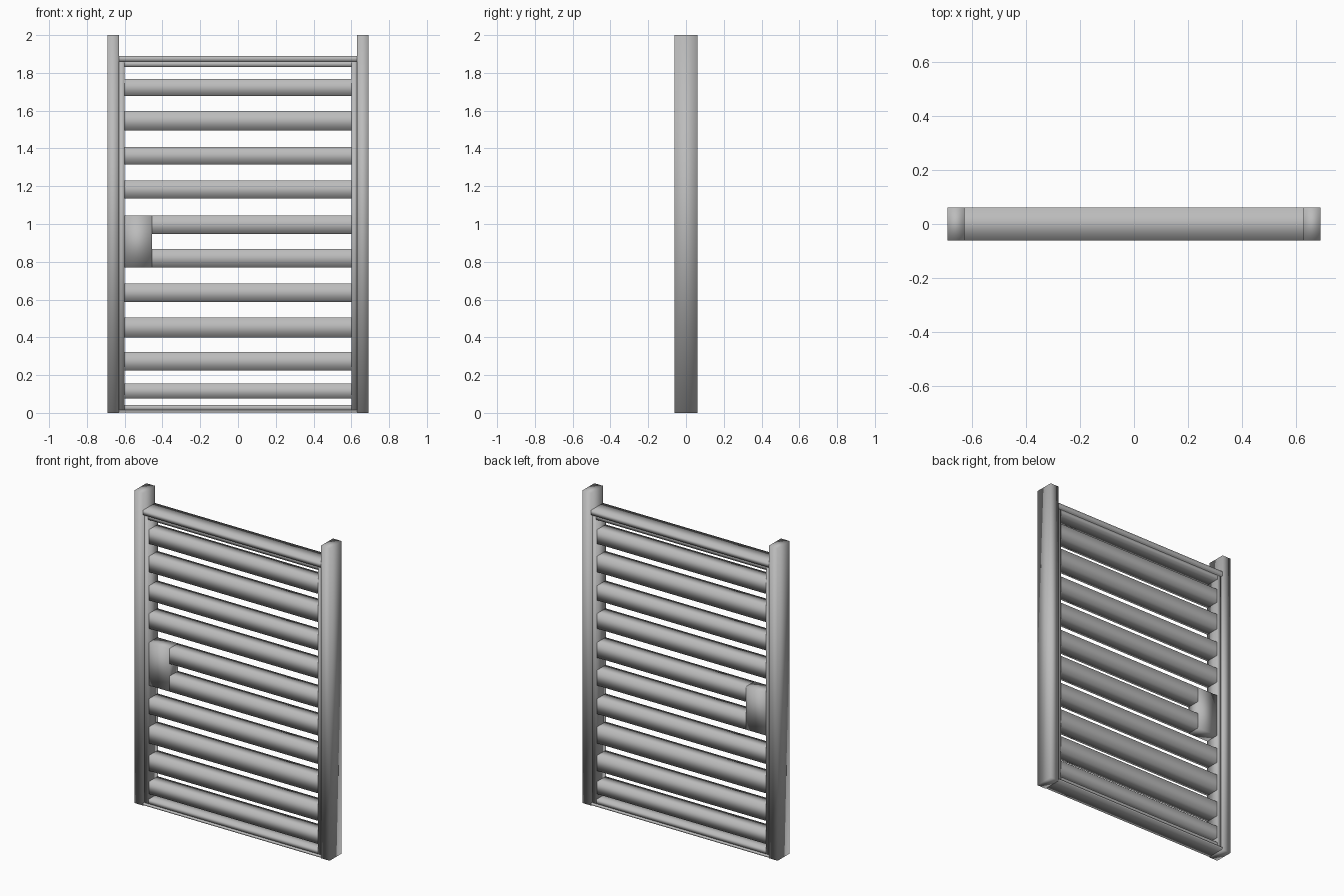
import bpy
import bmesh

cube = bpy.data.objects.get("Cube")
if cube:
    bpy.data.objects.remove(cube, do_unlink=True)

grey = bpy.data.materials.new("plain grey")
grey.use_nodes = True
grey.diffuse_color = (0.5, 0.5, 0.5, 1)
grey.node_tree.nodes["Principled BSDF"].inputs["Base Color"].default_value = (0.5, 0.5, 0.5, 1)


def bar(name, x, depth, z, open_axis=None):
    """Softly shaded box; faces along open_axis are buried in neighbours and left out."""
    bm = bmesh.new()
    bmesh.ops.create_cube(bm, size=1)
    bm.normal_update()
    if open_axis is not None:
        ends = [f for f in bm.faces if abs(f.normal[open_axis]) > 0.9]
        bmesh.ops.delete(bm, geom=ends, context='FACES')
    for v in bm.verts:
        v.co = (x[0] + (v.co.x + 0.5) * (x[1] - x[0]),
                v.co.y * depth,
                z[0] + (v.co.z + 0.5) * (z[1] - z[0]))
    for f in bm.faces:
        f.smooth = True
    mesh = bpy.data.meshes.new(name)
    bm.to_mesh(mesh)
    bm.free()
    mesh.materials.append(grey)
    obj = bpy.data.objects.new(name, mesh)
    bpy.context.collection.objects.link(obj)
    return obj


DEPTH, INNER, SLAT = 0.122, 0.096, 0.088

# Outer posts and the recessed stiles beside them
for side, s in (("right", -1), ("left", 1)):
    bar(side + "_post", sorted((s * 0.63, s * 0.692)), DEPTH, (0, 2))
    bar(side + "_inner_stile", sorted((s * 0.60, s * 0.632)), INNER, (0.012, 1.862))

# Outer rails and the recessed rails inside them
bar("top_rail", (-0.632, 0.632), DEPTH, (1.86, 1.89), 0)
bar("top_inner_rail", (-0.602, 0.602), INNER, (1.832, 1.862), 0)
bar("bottom_rail", (-0.632, 0.632), DEPTH, (0.003, 0.014), 0)
bar("bottom_inner_rail", (-0.602, 0.602), INNER, (0.012, 0.043), 0)

# Horizontal slats; the two middle ones start at the lock block
heights = [(1.677, 1.767), (1.496, 1.597), (1.315, 1.408), (1.134, 1.230),
           (0.948, 1.045), (0.770, 0.868), (0.588, 0.685), (0.400, 0.505),
           (0.224, 0.322), (0.076, 0.155)]
for i, z in enumerate(heights):
    start = -0.456 if i in (4, 5) else -0.604
    bar("slat_%02d" % (i + 1), (start, 0.602), SLAT, z, 0)

# Solid block joining the middle slats
bar("lock_block", (-0.604, -0.455), SLAT, (0.770, 1.045))
